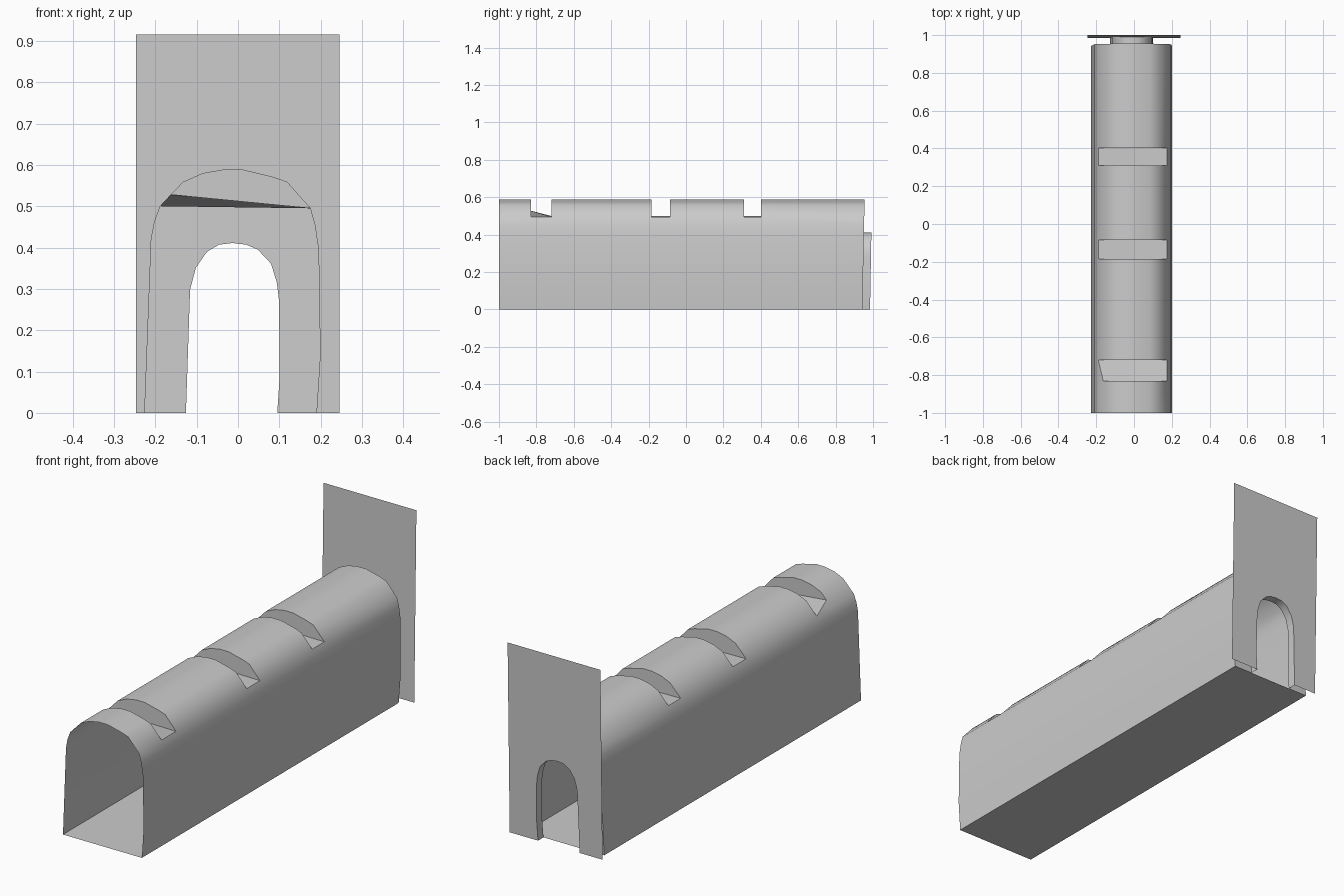
import bpy, bmesh

if "Cube" in bpy.data.objects:
    bpy.data.objects.remove(bpy.data.objects["Cube"])

# Tunnel cross-section and doorway outline (x, z), left foot to right foot
TUNNEL = [(-.227, 0), (-.211, .42), (-.203, .463), (-.189, .50), (-.133, .559),
          (-.085, .58), (-.035, .589), (.01, .589), (.085, .571), (.119, .559),
          (.176, .495), (.187, .455), (.196, .395), (.20, .14), (.191, 0)]
DOOR = [(-.126, 0), (-.116, .298), (-.102, .351), (-.075, .39), (-.046, .407),
        (-.013, .411), (.02, .407), (.048, .395), (.08, .361), (.094, .315),
        (.099, .274), (.101, .09), (.095, 0)]
LEFT, RIGHT = 3, 10          # section points where the roof notches stop
# Roof notches: front y, back y, front-left floor corner (x, z)
NOTCHES = [(-.83, -.72, (-.163, .528)), (-.185, -.085, TUNNEL[LEFT]),
           (.31, .402, TUNNEL[LEFT])]


def end_y(z):                # slightly leaning rear end of the tunnel
    return .943 + .02 * z


def plate_y(z):              # slightly leaning back plate
    return .984 + .0175 * z


def place(points, y):
    return [(x, y(z) if callable(y) else y, z) for x, z in points]


def face(bm, pts):
    return bm.faces.new([bm.verts.new(p) for p in pts])


def strip(bm, points, y0, y1):
    a, b = place(points, y0), place(points, y1)
    for i in range(len(points) - 1):
        face(bm, (a[i], a[i + 1], b[i + 1], b[i]))


def finish(bm, name):
    bmesh.ops.remove_doubles(bm, verts=bm.verts, dist=1e-5)
    bmesh.ops.recalc_face_normals(bm, faces=bm.faces)
    mesh = bpy.data.meshes.new(name)
    bm.to_mesh(mesh)
    bm.free()
    ob = bpy.data.objects.new(name, mesh)
    bpy.context.collection.objects.link(ob)
    bpy.ops.object.select_all(action='DESELECT')
    ob.select_set(True)
    bpy.context.view_layer.objects.active = ob
    bpy.ops.object.shade_smooth_by_angle(angle=.62)
    return ob


# Tunnel shell with notched roof, floor and rear wall
bm = bmesh.new()
y = -1
for y0, y1, corner in NOTCHES:
    strip(bm, TUNNEL, y, y0)
    strip(bm, TUNNEL[:LEFT + 1], y0, y1)
    strip(bm, TUNNEL[RIGHT:], y0, y1)
    l0, r0 = place([TUNNEL[LEFT], TUNNEL[RIGHT]], y0)
    l1, r1 = place([TUNNEL[LEFT], TUNNEL[RIGHT]], y1)
    c = place([corner], y0)[0]
    face(bm, (c, r0, r1, l1))
    face(bm, [c] + place(TUNNEL[LEFT + 1:RIGHT + 1], y0))
    face(bm, place(TUNNEL[LEFT:RIGHT + 1], y1))
    if corner != TUNNEL[LEFT]:
        face(bm, (l0, c, l1))
    y = y1
strip(bm, TUNNEL, y, end_y)
strip(bm, [TUNNEL[-1], TUNNEL[0]], -1, end_y)
face(bm, place(TUNNEL + DOOR[::-1], end_y))
finish(bm, "tunnel")

# Back plate with doorway cut and the doorway lining reaching the tunnel
bm = bmesh.new()
plate = [(-.247, 0), (-.247, .915), (.245, .915), (.245, 0)]
face(bm, place(plate + DOOR[::-1], plate_y))
finish(bm, "back_plate")

bm = bmesh.new()
strip(bm, DOOR, end_y, plate_y)
finish(bm, "doorway_lining")
